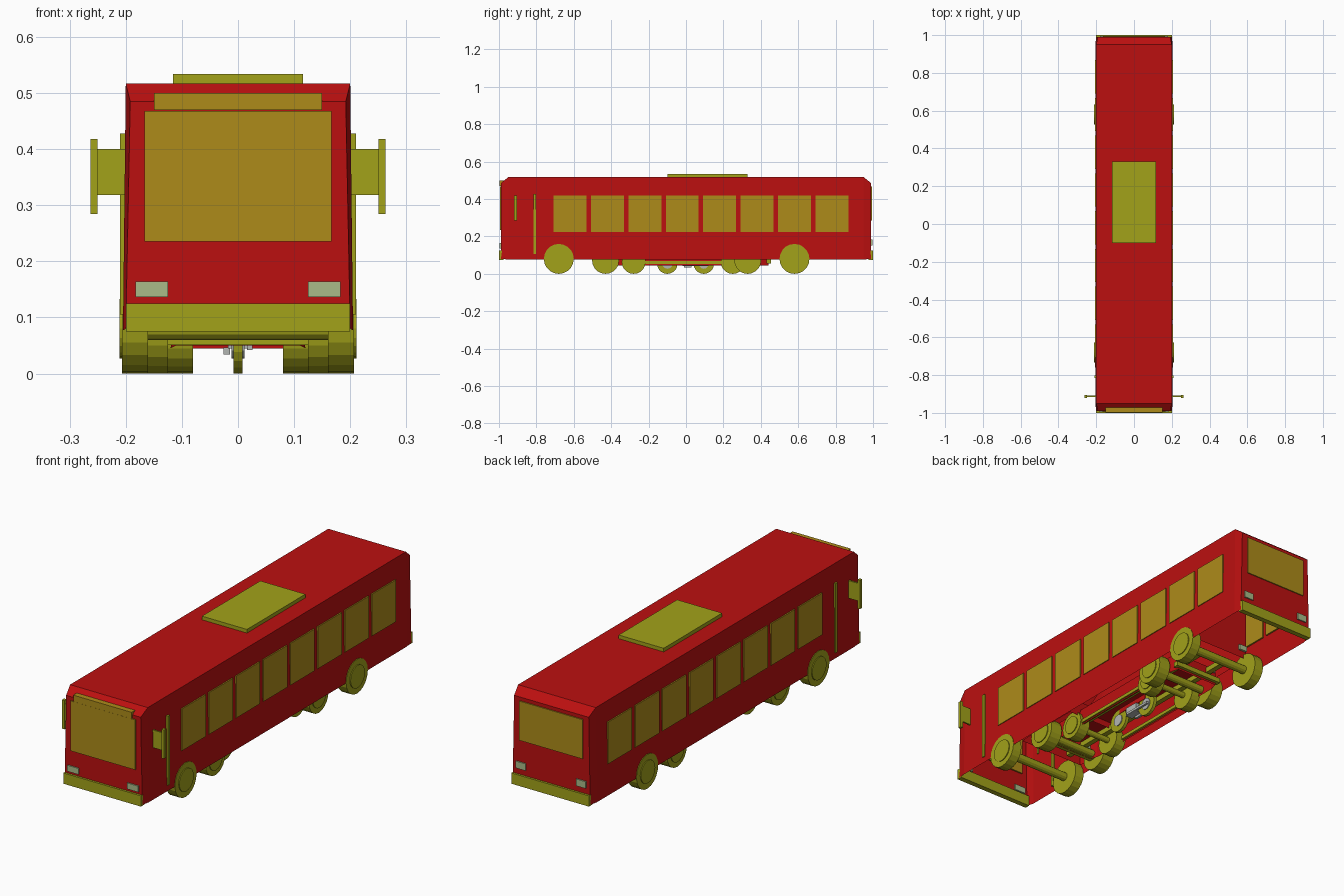
import bpy, bmesh, math
from mathutils import Matrix

if "Cube" in bpy.data.objects:
    bpy.data.objects.remove(bpy.data.objects["Cube"])


def mat(name, col):
    m = bpy.data.materials.new(name)
    m.diffuse_color = (*col, 1)
    m.use_nodes = True
    m.node_tree.nodes["Principled BSDF"].inputs["Base Color"].default_value = m.diffuse_color
    return m


RED = mat("red_paint", (0.5, 0.005, 0.005))
YEL = mat("olive_trim", (0.36, 0.36, 0.01))
GLASS = mat("amber_glass", (0.42, 0.26, 0.01))
LAMP = mat("pale_lamp", (0.4, 0.5, 0.25))
GREY = mat("grey_metal", (0.45, 0.47, 0.45))


def finish(bm, name, m):
    me = bpy.data.meshes.new(name)
    bmesh.ops.recalc_face_normals(bm, faces=bm.faces)
    bm.to_mesh(me)
    bm.free()
    ob = bpy.data.objects.new(name, me)
    me.materials.append(m)
    bpy.context.collection.objects.link(ob)
    return ob


def box(name, x, y, z, m):
    bm = bmesh.new()
    bmesh.ops.create_cube(bm, size=1)
    for v in bm.verts:
        for i, (a, b) in enumerate((x, y, z)):
            v.co[i] = a if v.co[i] < 0 else b
    return finish(bm, name, m)


def pair(name, x, y, z, m):
    box("right_" + name, x, y, z, m)
    box("left_" + name, (-x[1], -x[0]), y, z, m)


def disc(name, x, y, z, r, m, n=20):
    bm = bmesh.new()
    mx = Matrix.Translation(((x[0] + x[1]) / 2, y, z)) @ Matrix.Rotation(math.pi / 2, 4, 'Y')
    bmesh.ops.create_cone(bm, cap_ends=True, segments=n, radius1=r, radius2=r,
                          depth=x[1] - x[0], matrix=mx)
    return finish(bm, name, m)


def shell(name, rings, m):
    """Open-bottomed body from rings (y, half width low, half width top, z low, z top)."""
    bm = bmesh.new()
    loops = [[bm.verts.new(p) for p in ((-a, y, z0), (-b, y, z1), (b, y, z1), (a, y, z0))]
             for y, a, b, z0, z1 in rings]
    for p, q in zip(loops, loops[1:]):
        for i in range(3):
            bm.faces.new((p[i], p[i + 1], q[i + 1], q[i]))
    bm.faces.new(loops[0])
    bm.faces.new(loops[-1])
    return finish(bm, name, m)


def wheels(prefix, ys, x0, x1, r, axle):
    for y in ys:
        disc(prefix + "_axle", (-x0, x0), y, r, axle, YEL, 12)
        for s, side in ((1, "right"), (-1, "left")):
            disc(f"{prefix}_{side}_wheel", sorted((s * x0, s * x1)), y, r, r, YEL)
            disc(f"{prefix}_{side}_hub", sorted((s * x1, s * (x1 + .004))), y, r, r * .66, YEL)


# Bus body
shell("bus_body", [(-.99, .2, .192, .08, .485), (-.95, .205, .2, .077, .517),
                   (.95, .205, .2, .077, .517), (.99, .2, .192, .08, .485)], RED)
# Roof unit, bumpers, sign
box("roof_unit", (-.116, .116), (-.1, .33), (.51, .534), YEL)
box("front_bumper", (-.2, .2), (-1, -.975), (.075, .125), YEL)
box("rear_bumper", (-.2, .2), (.975, 1), (.075, .125), YEL)
box("destination_sign", (-.15, .15), (-.998, -.972), (.47, .5), GLASS)
# Glass
box("windshield", (-.167, .167), (-.995, -.983), (.235, .468), GLASS)
box("rear_window", (-.163, .163), (.983, .995), (.285, .468), GLASS)
for i in range(8):
    y = -.62 + .2 * i
    pair("side_window", (.196, .207), (y - .088, y + .088), (.225, .42), GLASS)
pair("door_strip", (.196, .21), (-.816, -.802), (.105, .428), YEL)
# Lamps
pair("headlamp", (.125, .183), (-.996, -.982), (.136, .164), LAMP)
pair("tail_lamp", (.13, .18), (.982, .996), (.152, .184), LAMP)
# Mirrors
pair("mirror_arm", (.197, .25), (-.915, -.907), (.318, .4), YEL)
pair("mirror", (.25, .263), (-.92, -.904), (.284, .418), YEL)
wheels("bus", (-.68, .58), .16, .207, .08, .02)

# Truck nested inside the bus
wheels("truck", (-.43, .33), .125, .185, .072, .018)
shell("truck_cab", [(-.58, .17, .165, .1, .25), (-.52, .175, .165, .1, .4),
                    (-.24, .175, .165, .1, .4)], RED)
shell("truck_cargo", [(-.2, .175, .175, .14, .43), (.58, .175, .175, .14, .43)], RED)
pair("truck_rail", (.055, .08), (-.54, .56), (.09, .115), YEL)
pair("truck_tail_lamp", (.13, .17), (.575, .59), (.175, .2), LAMP)

# Car nested inside the truck
wheels("car", (-.28, .25), .08, .132, .064, .014)
shell("car_body", [(-.44, .11, .11, .05, .12), (-.4, .12, .115, .045, .13),
                   (.4, .12, .115, .045, .13), (.44, .11, .11, .045, .125)], RED)
shell("car_cabin", [(-.2, .11, .1, .13, .135), (-.1, .11, .09, .13, .21),
                    (.16, .11, .09, .13, .21), (.27, .11, .1, .13, .135)], RED)
box("car_front_bumper", (-.126, .126), (-.46, -.43), (.051, .074), YEL)
box("car_rear_bumper", (-.126, .126), (.43, .455), (.055, .078), YEL)
pair("car_side_skirt", (.108, .126), (-.22, .205), (.052, .068), YEL)
pair("car_headlamp", (.07, .105), (-.446, -.432), (.09, .11), LAMP)
pair("car_tail_lamp", (.07, .105), (.432, .446), (.105, .13), LAMP)

# Motorcycle nested inside the car
for y, end in ((-.1, "front"), (.095, "rear")):
    disc(f"motorcycle_{end}_wheel", (-.008, .008), y, .055, .055, YEL)
    disc(f"motorcycle_{end}_hub", (-.012, .012), y, .055, .028, GREY, 12)
box("motorcycle_engine", (-.018, .018), (-.035, .035), (.045, .085), GREY)
box("motorcycle_exhaust", (.016, .026), (-.02, .12), (.042, .053), GREY)
box("motorcycle_stand", (-.026, -.014), (-.01, .03), (.034, .046), GREY)
box("motorcycle_frame", (-.01, .01), (-.09, .09), (.085, .11), RED)
